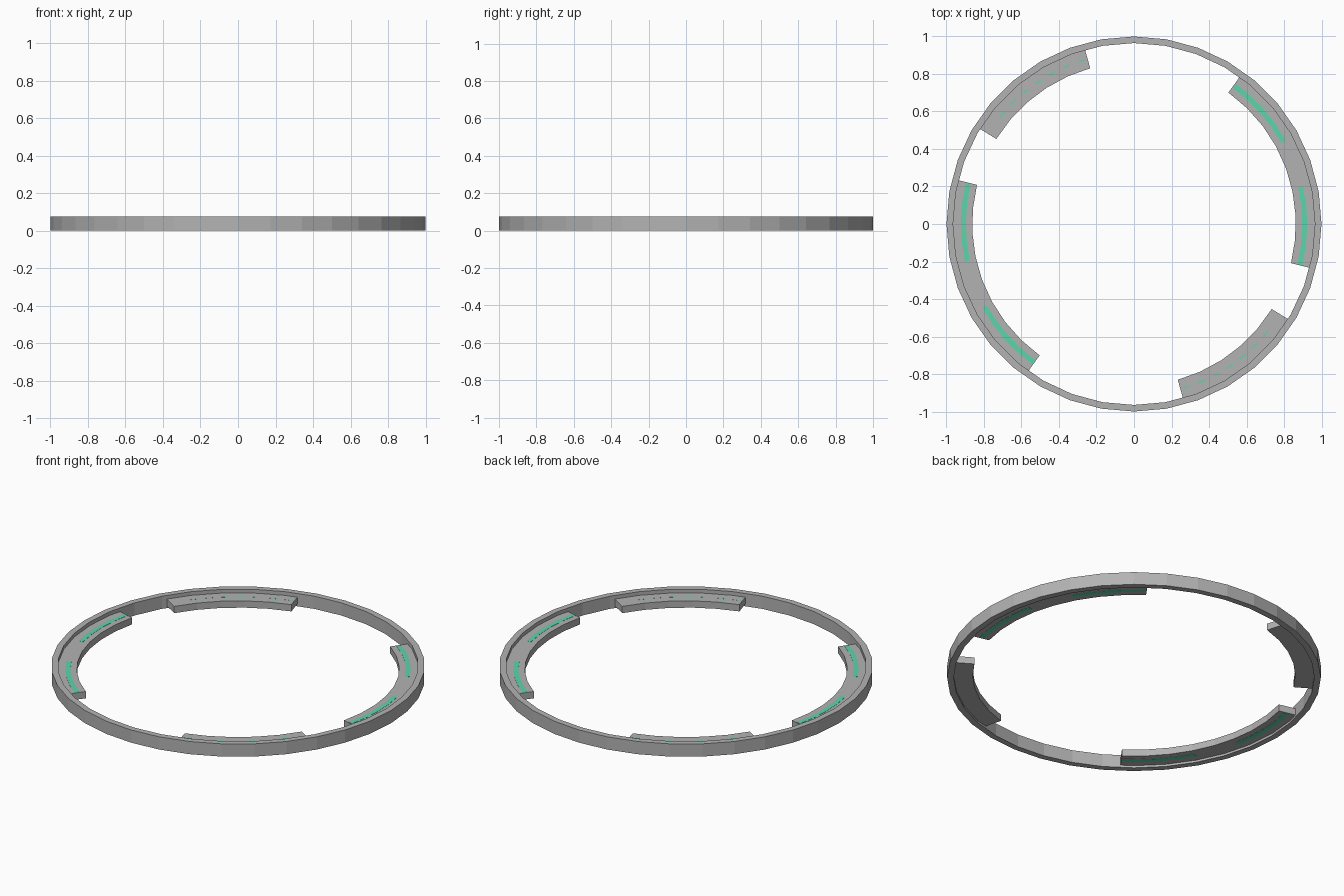
import bpy, bmesh, math

if "Cube" in bpy.data.objects:
    bpy.data.objects.remove(bpy.data.objects["Cube"])


def material(name, rgb):
    m = bpy.data.materials.new(name)
    m.diffuse_color = (*rgb, 1)
    m.use_nodes = True
    m.node_tree.nodes["Principled BSDF"].inputs["Base Color"].default_value = m.diffuse_color
    return m


GREY = material("metal grey", (0.45, 0.45, 0.45))
GREEN = material("glow green", (0.11, 0.66, 0.40))


def arc_block(name, mat, r0, r1, z0, z1, a0, a1, steps):
    """Rectangular section swept about z; a full turn closes on itself."""
    closed = abs(a1 - a0 - 360) < 1e-6
    bm = bmesh.new()
    rows = []
    for i in range(steps if closed else steps + 1):
        a = math.radians(a0 + (a1 - a0) * i / steps)
        rows.append([bm.verts.new((r * math.cos(a), r * math.sin(a), z))
                     for r, z in ((r0, z0), (r1, z0), (r1, z1), (r0, z1))])
    for i in range(steps):
        p, q = rows[i], rows[(i + 1) % len(rows)]
        for k in range(4):
            bm.faces.new((p[k], p[(k + 1) % 4], q[(k + 1) % 4], q[k]))
    if not closed:
        bm.faces.new(rows[0])
        bm.faces.new(rows[-1])
    bmesh.ops.recalc_face_normals(bm, faces=bm.faces)
    me = bpy.data.meshes.new(name)
    bm.to_mesh(me)
    bm.free()
    me.materials.append(mat)
    ob = bpy.data.objects.new(name, me)
    bpy.context.collection.objects.link(ob)
    return ob


# Outer hoop
arc_block("outer_ring", GREY, 0.965, 1.0, 0, 0.075, 0, 360, 36)

ZB, ZT = 0.013, 0.053
for side, turn in (("right", 0), ("left", 180)):
    # Long and short inner tabs
    arc_block("long_tab_" + side, GREY, 0.863, 0.968, ZB, ZT, turn - 14, turn + 54.3, 8)
    arc_block("short_tab_" + side, GREY, 0.863, 0.968, ZB, ZT, turn + 105.7, turn + 148.3, 5)
    # Green light strips near both ends of the long tab, above and below
    for n, (a0, a1) in enumerate(((-13.8, 12.5), (28.8, 54.1))):
        arc_block(f"light_strip_{side}_{n}", GREEN, 0.897, 0.924,
                  ZB - 0.001, ZT + 0.001, turn + a0, turn + a1, 4)
    # Fine dashes along the short tab
    for n in range(7):
        a = turn + 106.5 + n * 5.4
        arc_block(f"light_dash_{side}_{n}", GREEN, 0.911, 0.918,
                  ZT - 0.002, ZT + 0.0006, a, a + 2.6, 1)
